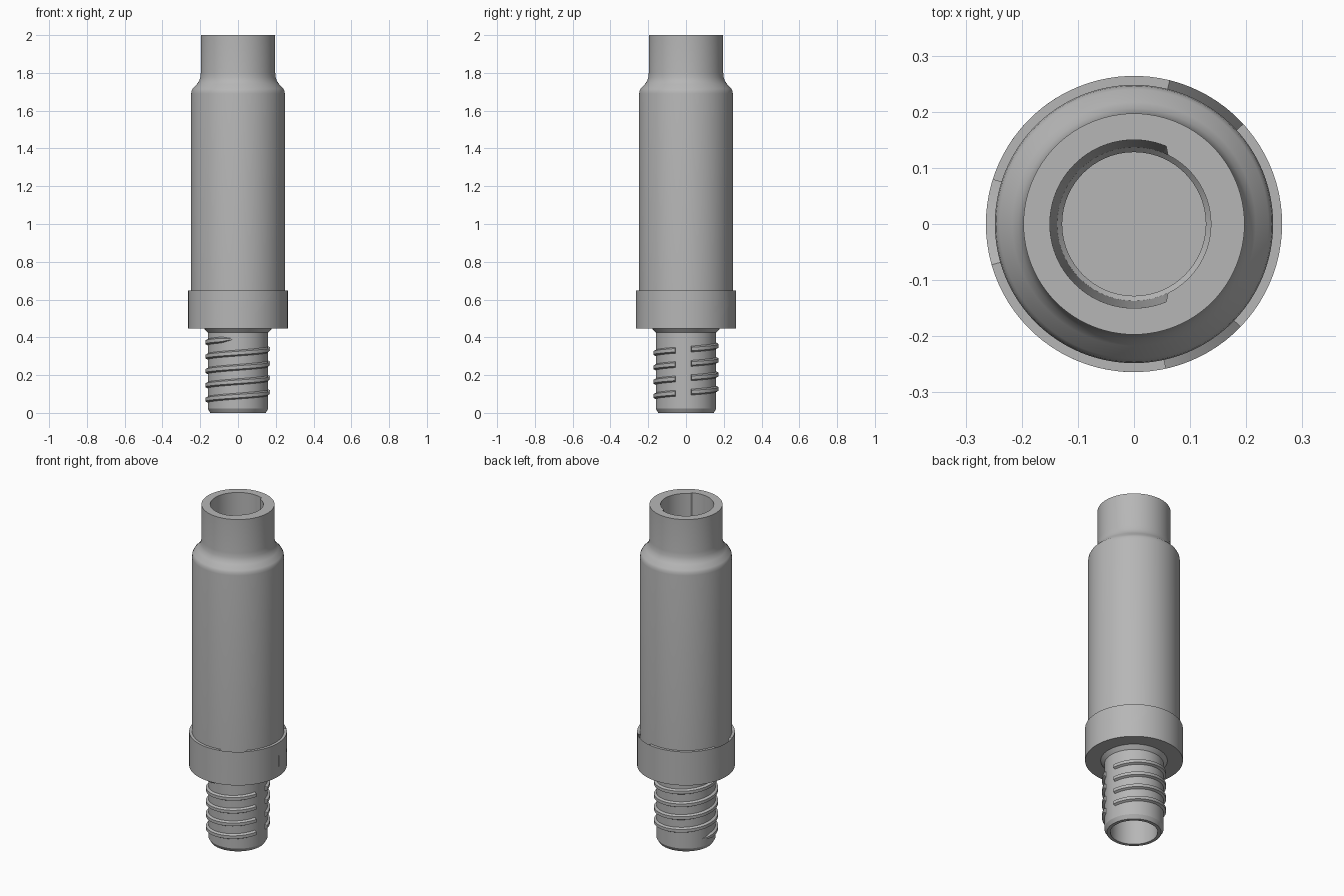
import bpy, bmesh, math
from math import sin, cos, radians
from mathutils import Vector

cube = bpy.data.objects.get("Cube")
if cube:
    bpy.data.objects.remove(cube)

GREY = (0.47, 0.47, 0.47, 1)
metal = bpy.data.materials.new("plain_grey")
metal.use_nodes = True
metal.diffuse_color = GREY
metal.node_tree.nodes["Principled BSDF"].inputs["Base Color"].default_value = GREY


def polar(r, deg, z):
    return Vector((r * cos(radians(deg)), r * sin(radians(deg)), z))


def finish(bm, name):
    bmesh.ops.recalc_face_normals(bm, faces=bm.faces)
    mesh = bpy.data.meshes.new(name)
    bm.to_mesh(mesh)
    bm.free()
    obj = bpy.data.objects.new(name, mesh)
    bpy.context.collection.objects.link(obj)
    mesh.materials.append(metal)
    bpy.ops.object.select_all(action='DESELECT')
    obj.select_set(True)
    bpy.context.view_layer.objects.active = obj
    bpy.ops.object.shade_smooth_by_angle(angle=radians(30))
    return obj


def bridge(bm, a, b, closed):
    n = len(a)
    for i in range(n if closed else n - 1):
        j = (i + 1) % n
        bm.faces.new((a[i], a[j], b[j], b[i]))


# Hollow tube: lathed from the lower bore, over the outside, into the top bore
SEGMENTS = 96
lower_bore = [(0.128, 0.44), (0.128, 0)]
outside = [(0.147, 0), (0.16, 0.022), (0.16, 0.425), (0.18, 0.447), (0.248, 0.447),
           (0.248, 1.69), (0.246, 1.705), (0.24, 1.717), (0.217, 1.741), (0.206, 1.757),
           (0.2, 1.775), (0.197, 1.8), (0.197, 2)]
top_bore = [(0.137, 2), (0.137, 1.2), (0.128, 1.19), (0.128, 0.5)]
profile = lower_bore + outside + top_bore
bm = bmesh.new()
rings = []
for r, z in profile:
    ring = []
    for i in range(SEGMENTS):
        a = 360 * i / SEGMENTS
        # tapered relief around most of the mouth
        relief = 0.013 if (r, z) == top_bore[0] and 66 < a < 294 else 0
        ring.append(bm.verts.new(polar(r + relief, a, z)))
    rings.append(ring)
for a, b in zip(rings, rings[1:]):
    bridge(bm, a, b, True)
bm.faces.new(rings[0])
bm.faces.new(rings[-1])
finish(bm, "tube_body")

# Locking collar: unrolled outline with a hooked slot, repeated three times and bent round
LOW, HIGH = 0.447, 0.647
outline = [(-50, LOW), (70, LOW), (70, HIGH), (46, HIGH), (12.5, 0.493), (-26, 0.493),
           (-28.5, 0.505), (-28.5, 0.57), (-25, 0.583), (-10.5, 0.583), (-3.5, 0.562),
           (12.5, HIGH), (-50, HIGH)]
bm = bmesh.new()
for k in range(3):
    bm.faces.new([bm.verts.new((a + 120 * k, 0, z)) for a, z in outline])
bmesh.ops.triangulate(bm, faces=bm.faces)
for a in range(-46, 310, 4):
    bmesh.ops.bisect_plane(bm, geom=bm.verts[:] + bm.edges[:] + bm.faces[:],
                           plane_co=(a, 0, 0), plane_no=(1, 0, 0), dist=1e-4)
bmesh.ops.remove_doubles(bm, verts=bm.verts, dist=1e-3)
outer = bm.verts[:]
extruded = bmesh.ops.extrude_face_region(bm, geom=bm.faces[:], use_keep_orig=True)
inner = [v for v in extruded["geom"] if isinstance(v, bmesh.types.BMVert)]
for verts, r in ((outer, 0.264), (inner, 0.246)):
    for v in verts:
        v.co = polar(r, v.co.x - 90, v.co.z)
bmesh.ops.remove_doubles(bm, verts=bm.verts, dist=1e-5)
finish(bm, "locking_collar")

# Screw thread: a helical rib broken by a clear strip on one side
START, END, STEP, PITCH = -210, 1348, 5, 0.076
bm = bmesh.new()
previous = None
for a in range(START, END, STEP):
    turn = (a + 180) % 360 - 180
    if -19 < turn < 10:
        if previous:
            bm.faces.new(previous)
        previous = None
        continue
    # the rib fades in and out at both ends of the helix
    fade = max(0.1, min(1, (a - START) / 30, (END - a) / 30))
    z = 0.108 + PITCH * a / 360
    section = [(0.156, -0.018), (0.173, -0.009), (0.173, 0.009), (0.156, 0.018)]
    ring = [bm.verts.new(polar(0.156 + (r - 0.156) * fade, a, z + h * fade))
            for r, h in section]
    if previous:
        bridge(bm, previous, ring, True)
    else:
        bm.faces.new(ring)
    previous = ring
bm.faces.new(previous)
finish(bm, "screw_thread")
